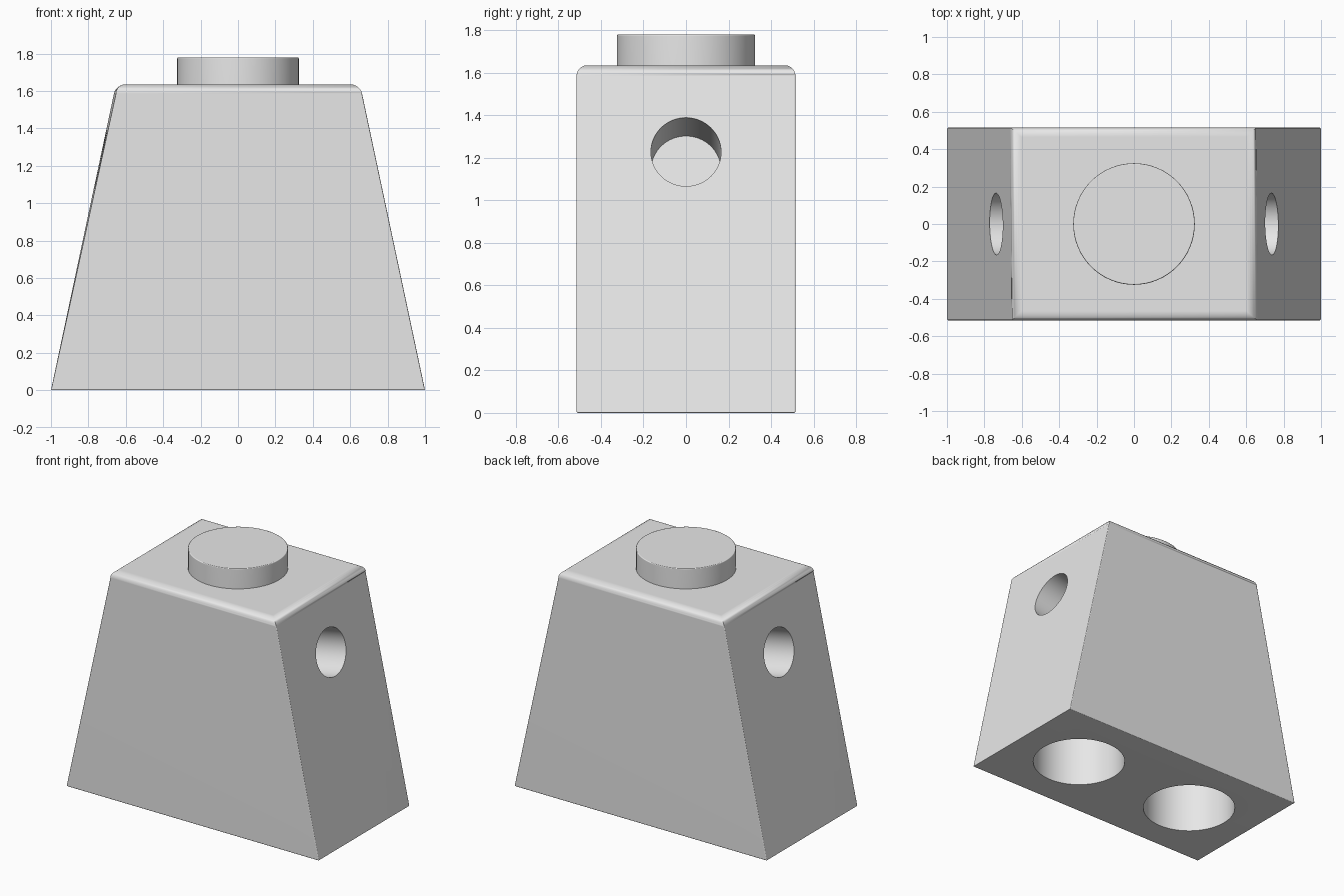
import bpy
import bmesh
import math
from mathutils import Vector

cube = bpy.data.objects.get("Cube")
if cube:
    bpy.data.objects.remove(cube, do_unlink=True)

HEIGHT, HALF_BASE, HALF_TOP, HALF_DEPTH = 1.635, 1.0, 0.653, 0.515

grey = bpy.data.materials.new("light_grey")
grey.use_nodes = True
grey.diffuse_color = (0.8, 0.8, 0.8, 1)
grey.node_tree.nodes["Principled BSDF"].inputs["Base Color"].default_value = (0.8, 0.8, 0.8, 1)


def add_object(name, bm):
    mesh = bpy.data.meshes.new(name)
    bmesh.ops.recalc_face_normals(bm, faces=bm.faces)
    bm.to_mesh(mesh)
    bm.free()
    mesh.materials.append(grey)
    obj = bpy.data.objects.new(name, mesh)
    bpy.context.collection.objects.link(obj)
    return obj


def add_cylinder(name, centre, axis, radius, length):
    bm = bmesh.new()
    turn = Vector((0, 0, 1)).rotation_difference(axis).to_matrix().to_4x4()
    turn.translation = centre
    bmesh.ops.create_cone(bm, cap_ends=True, segments=64, radius1=radius,
                          radius2=radius, depth=length, matrix=turn)
    return add_object(name, bm)


def activate(obj):
    bpy.ops.object.select_all(action='DESELECT')
    obj.select_set(True)
    bpy.context.view_layer.objects.active = obj


def cut_hole(body, mouth, inward, radius, depth):
    # The cutter starts slightly outside the surface
    spare = 0.15
    centre = mouth + inward * (depth - spare) / 2
    cutter = add_cylinder("hole_cutter", centre, inward, radius, depth + spare)
    cutter.hide_render = True
    mod = body.modifiers.new("hole", 'BOOLEAN')
    mod.operation = 'DIFFERENCE'
    mod.solver = 'EXACT'
    mod.object = cutter
    activate(body)
    bpy.ops.object.modifier_apply(modifier=mod.name)
    bpy.data.objects.remove(cutter, do_unlink=True)


# Torso: tapered block with a rounded top rim and slightly softened edges
bm = bmesh.new()
bmesh.ops.create_cube(bm, size=2)
for v in bm.verts:
    top = v.co.z > 0
    v.co = Vector((v.co.x * (HALF_TOP if top else HALF_BASE),
                   v.co.y * HALF_DEPTH, HEIGHT if top else 0))
rim = [e for e in bm.edges if all(v.co.z > 1 for v in e.verts)]
bmesh.ops.bevel(bm, geom=rim, offset=0.05, segments=6, profile=0.5, affect='EDGES')
corners = [e for e in bm.edges if e.calc_face_angle(0) > 1 and
           min(v.co.z for v in e.verts) < 0.1]
bmesh.ops.bevel(bm, geom=corners, offset=0.006, segments=2, profile=0.5, affect='EDGES')
torso = add_object("torso", bm)

# Arm sockets, square to the sloping sides
slope = (HALF_BASE - HALF_TOP) / HEIGHT
socket_z = 1.228
for side in (-1, 1):
    mouth = Vector((side * (HALF_BASE - slope * socket_z), 0, socket_z))
    inward = Vector((-side, 0, -slope)).normalized()
    cut_hole(torso, mouth, inward, 0.165, 0.42)

# Leg sockets in the underside
for side in (-1, 1):
    cut_hole(torso, Vector((side * 0.49, 0, 0)), Vector((0, 0, 1)), 0.312, 0.45)

# Neck stud with a softened top edge
neck = add_cylinder("neck_stud", Vector((0, 0, 1.69)), Vector((0, 0, 1)), 0.325, 0.18)
bm = bmesh.new()
bm.from_mesh(neck.data)
top_edges = [e for e in bm.edges if all(v.co.z > 1.7 for v in e.verts)]
bmesh.ops.bevel(bm, geom=top_edges, offset=0.006, segments=2, profile=0.5, affect='EDGES')
bm.to_mesh(neck.data)
bm.free()

for obj in (torso, neck):
    activate(obj)
    bpy.ops.object.shade_smooth_by_angle(angle=math.radians(50))
    weighted = obj.modifiers.new("even_shading", 'WEIGHTED_NORMAL')
    weighted.keep_sharp = True
